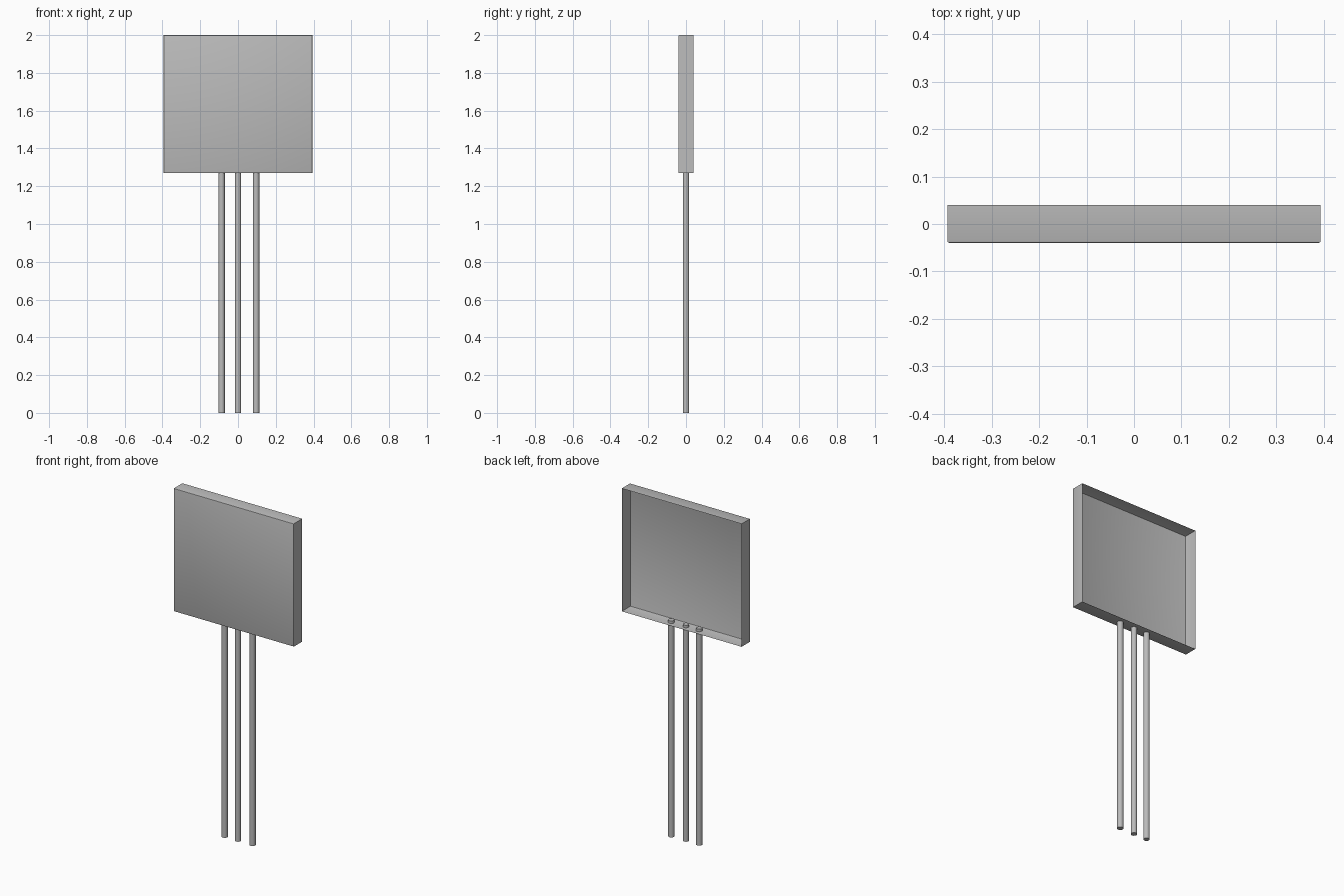
import bpy
import bmesh
from mathutils import Matrix, Vector

default_cube = bpy.data.objects.get("Cube")
if default_cube:
    bpy.data.objects.remove(default_cube, do_unlink=True)

grey = bpy.data.materials.new("plain_grey")
grey.use_nodes = True
colour = (0.5, 0.5, 0.5, 1)
grey.diffuse_color = colour
grey.node_tree.nodes["Principled BSDF"].inputs["Base Color"].default_value = colour


def add_object(name, bm):
    mesh = bpy.data.meshes.new(name)
    bm.to_mesh(mesh)
    bm.free()
    mesh.materials.append(grey)
    obj = bpy.data.objects.new(name, mesh)
    bpy.context.collection.objects.link(obj)
    bpy.ops.object.select_all(action="DESELECT")
    obj.select_set(True)
    bpy.context.view_layer.objects.active = obj
    bpy.ops.object.shade_smooth_by_angle()
    return obj


# Sign panel: thin sheet tray, open at the back, with softened front edges
WIDTH, DEPTH, BOTTOM, TOP = 0.787, 0.08, 1.27, 2.0
bm = bmesh.new()
size = Matrix.Diagonal((WIDTH, DEPTH, TOP - BOTTOM, 1))
place = Matrix.Translation((0, 0, (TOP + BOTTOM) / 2))
bmesh.ops.create_cube(bm, size=1, matrix=place @ size)
bm.normal_update()
back = [f for f in bm.faces if f.normal.y > 0.9]
bmesh.ops.delete(bm, geom=back, context="FACES_ONLY")
front_edges = [e for e in bm.edges if all(v.co.y < 0 for v in e.verts)]
bmesh.ops.bevel(bm, geom=front_edges, offset=0.004, segments=2,
                profile=0.5, affect="EDGES")
add_object("sign_panel", bm)

# Three round posts whose capped tops poke through the panel floor
POST_TOP = 1.285
for name, x in (("right_post", -0.087), ("middle_post", 0), ("left_post", 0.096)):
    bm = bmesh.new()
    bmesh.ops.create_cone(bm, cap_ends=True, segments=20, radius1=0.017,
                          radius2=0.017, depth=POST_TOP,
                          matrix=Matrix.Translation(Vector((x, 0, POST_TOP / 2))))
    add_object(name, bm)
